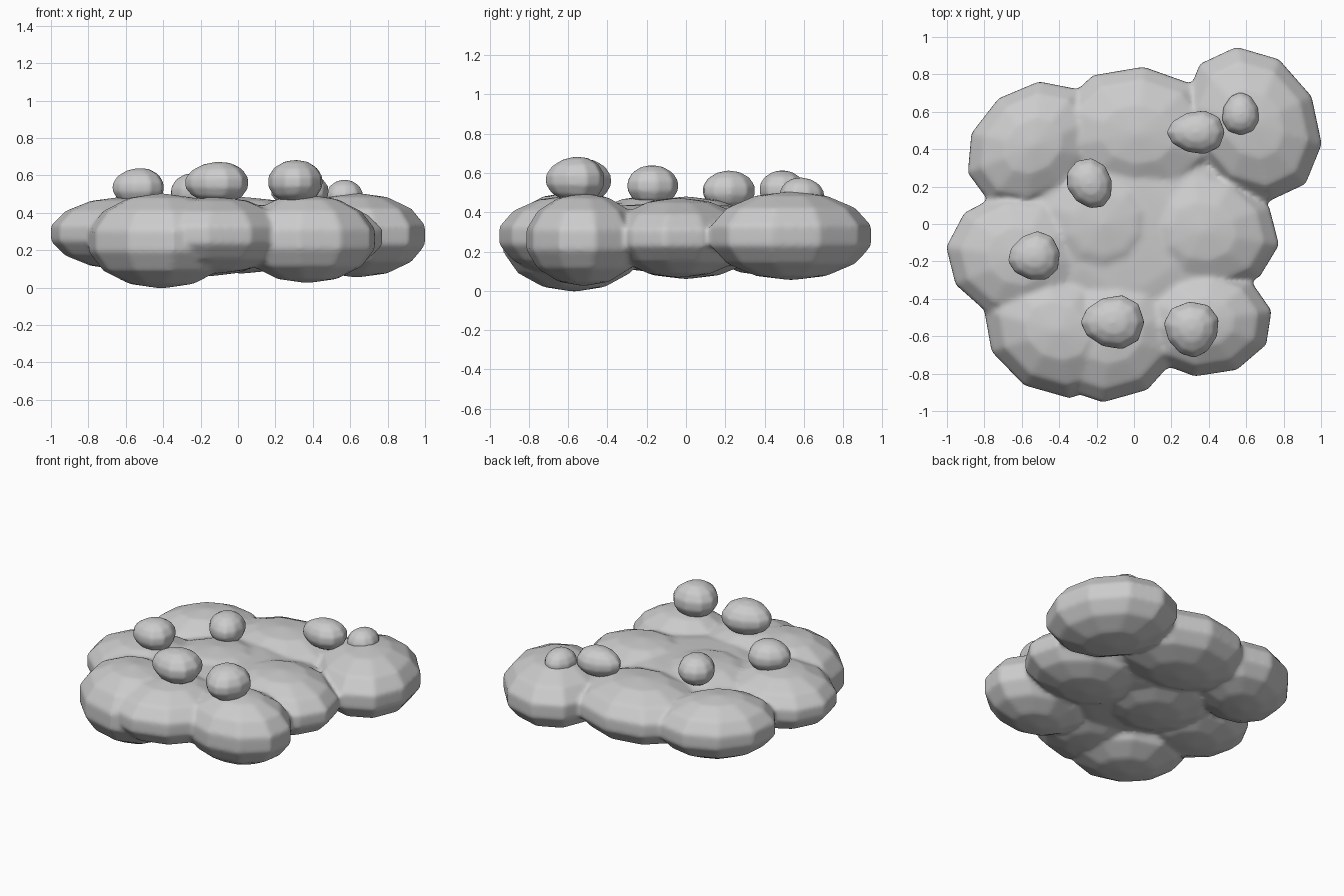
import bpy
import bmesh
from math import radians
from mathutils import Matrix, Vector

cube = bpy.data.objects.get("Cube")
if cube:
    bpy.data.objects.remove(cube, do_unlink=True)

grey = bpy.data.materials.new("soft_grey")
grey.use_nodes = True
grey.diffuse_color = (0.6, 0.6, 0.6, 1)
grey.node_tree.nodes["Principled BSDF"].inputs["Base Color"].default_value = (0.6, 0.6, 0.6, 1)


def add_blob(bm, centre, size, turn=0, phase=0, taper=0):
    """Coarse ellipsoid with a corner at phase; taper narrows its local +x end."""
    made = bmesh.ops.create_uvsphere(bm, u_segments=10, v_segments=7, radius=1.03)
    place = (Matrix.Translation(Vector(centre))
             @ Matrix.Rotation(radians(turn), 4, "Z")
             @ Matrix.Diagonal((*size, 1)))
    spin = Matrix.Rotation(radians(phase + 18), 4, "Z")
    for v in made["verts"]:
        p = spin @ v.co
        p.y *= 1 - taper * p.x
        p.z *= 1 - taper * p.x / 2
        v.co = place @ p


def fused_object(name, blobs, voxel, smoothing):
    """Joins overlapping blobs into one softened skin."""
    bm = bmesh.new()
    for blob in blobs:
        add_blob(bm, *blob)
    mesh = bpy.data.meshes.new(name)
    bm.to_mesh(mesh)
    bm.free()
    mesh.materials.append(grey)
    mesh.polygons.foreach_set("use_smooth", [True] * len(mesh.polygons))
    obj = bpy.data.objects.new(name, mesh)
    bpy.context.collection.objects.link(obj)
    remesh = obj.modifiers.new("fuse", "REMESH")
    remesh.mode = "VOXEL"
    remesh.voxel_size = voxel
    remesh.use_smooth_shade = True
    smooth = obj.modifiers.new("soften", "SMOOTH")
    smooth.factor = 0.5
    smooth.iterations = smoothing
    return obj


# Wide flattened lobes: centre, radii, turn, phase, taper
lobes = [
    ((-0.54, 0.42, 0.28), (0.385, 0.31, 0.20), 40, 15),          # back right
    ((0.02, 0.48, 0.28), (0.45, 0.36, 0.20), -5, 18),            # back middle
    ((0.635, 0.535, 0.28), (0.43, 0.345, 0.22), -60, 14),        # back left
    ((0.37, -0.04, 0.27), (0.41, 0.35, 0.198), -13, 4, 0.12),    # left
    ((-0.16, 0.0, 0.27), (0.40, 0.39, 0.205), 0, 18),            # centre
    ((-0.62, -0.17, 0.29), (0.385, 0.35, 0.19), 173, 0, 0.08),   # right
    ((0.37, -0.52, 0.26), (0.37, 0.295, 0.23), 0, 11),           # front left
    ((-0.41, -0.57, 0.25), (0.41, 0.34, 0.248), -30, 17),        # front right
    ((-0.12, -0.585, 0.28), (0.40, 0.355, 0.20), 30, 20),        # front middle
    ((-0.04, -0.06, 0.28), (0.66, 0.66, 0.165), 0, 0),           # filling core
]
fused_object("lobed_body", lobes, 0.015, 6)

# Small egg-shaped puffs on top: centre, radii, turn, phase, taper
puffs = [
    ("front_left_puff", (0.31, -0.565, 0.565), (0.15, 0.145, 0.115), -85, 0, 0.2),
    ("front_right_puff", (-0.115, -0.525, 0.56), (0.17, 0.142, 0.11), 180, 0, 0.2),
    ("right_puff", (-0.535, -0.175, 0.535), (0.14, 0.13, 0.102), 190, 0, 0.2),
    ("middle_puff", (-0.235, 0.215, 0.51), (0.14, 0.118, 0.10), -60, 0, 0.1),
    ("back_puff", (0.33, 0.49, 0.515), (0.155, 0.115, 0.096), 180, 0, 0.2),
    ("back_left_puff", (0.57, 0.59, 0.485), (0.115, 0.10, 0.09), 90, 0, 0.15),
]
for name, *shape in puffs:
    fused_object(name, [shape], 0.012, 4)
